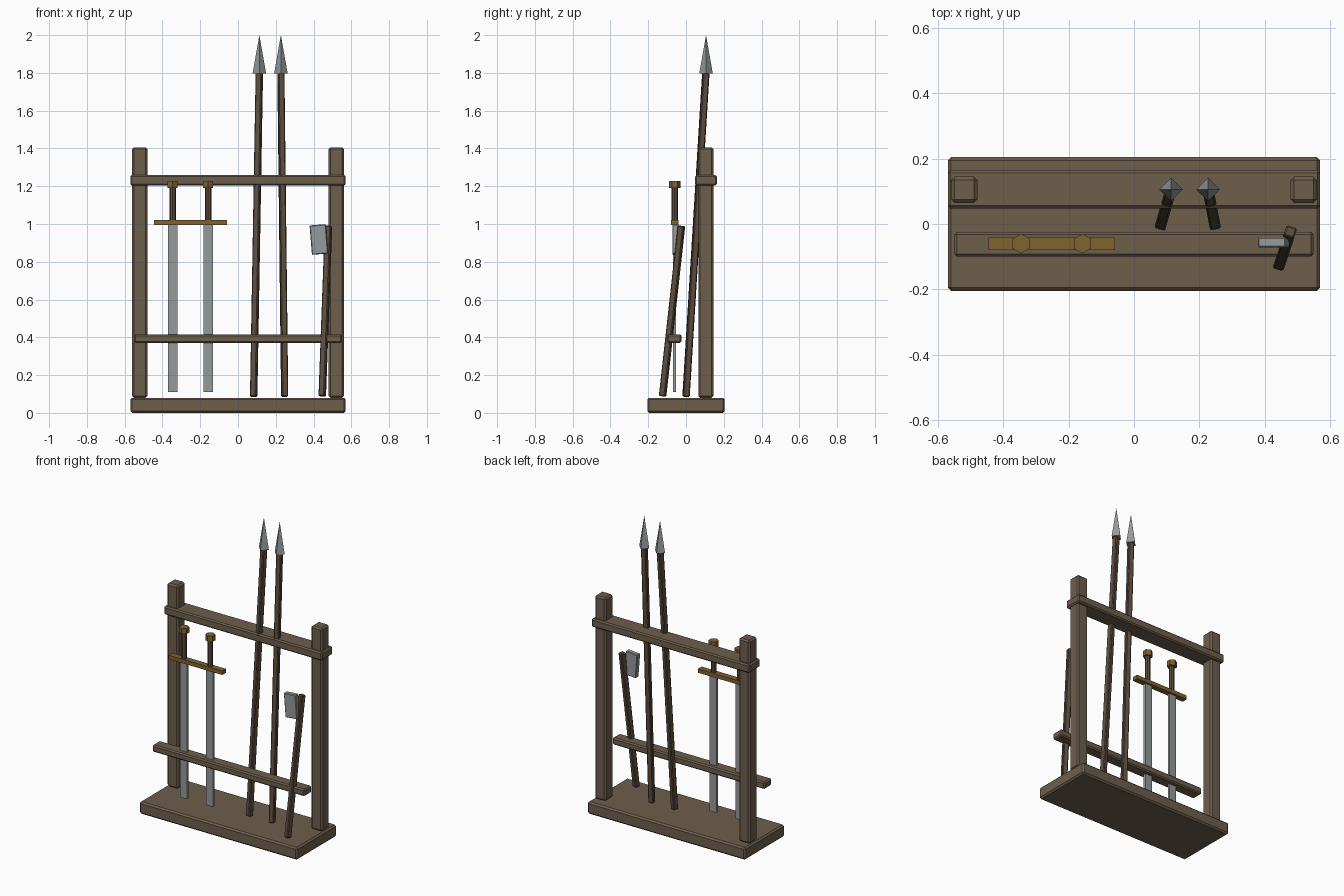
import bpy
from mathutils import Vector

cube = bpy.data.objects.get("Cube")
if cube:
    bpy.data.objects.remove(cube, do_unlink=True)


def material(name, rgb):
    m = bpy.data.materials.new(name)
    m.use_nodes = True
    m.diffuse_color = (*rgb, 1)
    m.node_tree.nodes["Principled BSDF"].inputs["Base Color"].default_value = (*rgb, 1)
    return m


WOOD = material("weathered wood", (0.155, 0.112, 0.073))
DARK = material("dark wood", (0.112, 0.077, 0.05))
STEEL = material("steel", (0.30, 0.32, 0.325))
BRASS = material("brass", (0.215, 0.122, 0.03))


def finish(name, mat, bevel=0):
    ob = bpy.context.object
    ob.name = name
    ob.data.materials.append(mat)
    if bevel:
        mod = ob.modifiers.new("Bevel", "BEVEL")
        mod.width = bevel
        mod.segments = 1
    return ob


def box(name, centre, size, mat, bevel=0, tilt=0):
    bpy.ops.mesh.primitive_cube_add(size=1, location=centre)
    ob = bpy.context.object
    for v in ob.data.vertices:
        v.co *= Vector(size)[:] and 1
        v.co = Vector(a * b for a, b in zip(v.co, size))
    ob.rotation_euler.y = tilt
    return finish(name, mat, bevel)


def pole(name, bottom, top, width):
    """Square bevelled shaft running between two points."""
    a, b = Vector(bottom), Vector(top)
    ob = box(name, (a + b) / 2, (width, width, (b - a).length), DARK, 0.005)
    ob.rotation_euler = (b - a).to_track_quat("Z", "Y").to_euler()


def prism(name, centre, sides, radius, height, mat):
    bpy.ops.mesh.primitive_cylinder_add(vertices=sides, radius=radius, depth=height, location=centre)
    return finish(name, mat)


# Rack frame
box("base", (0, 0, 0.04), (1.14, 0.41, 0.08), WOOD, 0.01)
for side, x in (("left", 0.52), ("right", -0.52)):
    box(side + "_post", (x, 0.105, 0.743), (0.08, 0.08, 1.326), WOOD, 0.01)
box("top_rail", (0, 0.106, 1.232), (1.14, 0.116, 0.055), WOOD, 0.008)
box("lower_rail", (0, -0.062, 0.393), (1.1, 0.076, 0.046), WOOD, 0.008)

# Swords hanging point down
for i, x in enumerate((-0.346, -0.158), 1):
    y = -0.06
    box(f"sword_{i}_blade", (x, y, 0.552), (0.05, 0.016, 0.884), STEEL)
    box(f"sword_{i}_guard", (x, y, 1.008), (0.2, 0.038, 0.026), BRASS)
    prism(f"sword_{i}_grip", (x, y, 1.105), 8, 0.017, 0.17, DARK)
    prism(f"sword_{i}_pommel", (x, y, 1.208), 6, 0.03, 0.037, BRASS)

# Spears leaning on the top rail
for i, (low, high) in enumerate(((0.083, 0.113), (0.247, 0.227)), 1):
    pole(f"spear_{i}_shaft", (low, 0, 0.085), (high, 0.105, 1.8), 0.034)
    bpy.ops.mesh.primitive_cone_add(vertices=4, radius1=0.036, radius2=0, depth=0.204,
                                    location=(high, 0.106, 1.898))
    finish(f"spear_{i}_head", STEEL)

# Axe leaning on the lower rail
pole("axe_handle", (0.446, -0.124, 0.088), (0.479, -0.024, 0.99), 0.034)
box("axe_head", (0.428, -0.056, 0.918), (0.086, 0.032, 0.156), STEEL, 0.004, -0.08)
